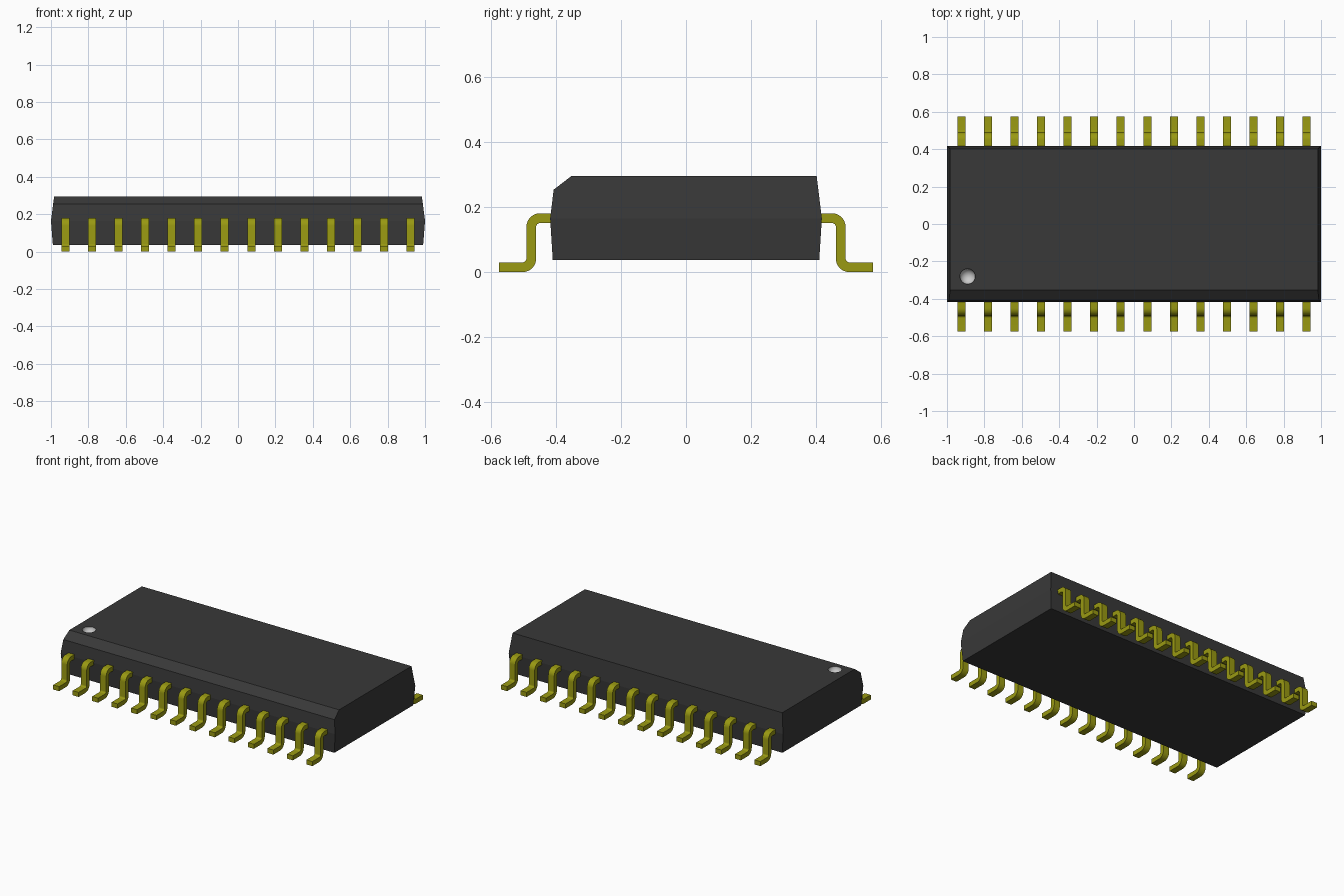
import bpy, bmesh
from math import sin, cos, pi, radians
from mathutils import Vector

if "Cube" in bpy.data.objects:
    bpy.data.objects.remove(bpy.data.objects["Cube"])


def material(name, color):
    m = bpy.data.materials.new(name)
    m.use_nodes = True
    m.diffuse_color = (*color, 1)
    m.node_tree.nodes["Principled BSDF"].inputs["Base Color"].default_value = (*color, 1)
    return m


def finish(name, bm, mats):
    bmesh.ops.recalc_face_normals(bm, faces=bm.faces)
    mesh = bpy.data.meshes.new(name)
    bm.to_mesh(mesh)
    bm.free()
    for m in mats:
        mesh.materials.append(m)
    ob = bpy.data.objects.new(name, mesh)
    bpy.context.collection.objects.link(ob)
    return ob


plastic = material("dark grey plastic", (0.04, 0.04, 0.04))
metal = material("yellow metal", (0.32, 0.32, 0.006))
pale = material("pale grey", (0.6, 0.6, 0.6))

# Package: three stacked rectangles, widest at the middle
bm = bmesh.new()
rings = []
for hx, hy, z in [(0.99, 0.41, 0.037), (1.0, 0.418, 0.165), (0.983, 0.402, 0.296)]:
    rings.append([bm.verts.new((sx * hx, sy * hy, z))
                  for sx, sy in [(-1, -1), (1, -1), (1, 1), (-1, 1)]])
bm.faces.new(rings[0])
bm.faces.new(rings[-1])
for low, high in zip(rings, rings[1:]):
    for i in range(4):
        j = (i + 1) % 4
        bm.faces.new((low[i], low[j], high[j], high[i]))

# Slanted front top edge
cut = bmesh.ops.bisect_plane(bm, geom=bm.verts[:] + bm.edges[:] + bm.faces[:],
                             plane_co=(0, -0.352, 0.296), plane_no=(0, -0.043, 0.056),
                             clear_outer=True)
edges = [e for e in cut["geom_cut"] if isinstance(e, bmesh.types.BMEdge)]
bmesh.ops.edgeloop_fill(bm, edges=edges)
body = finish("package_body", bm, [plastic, pale])

# Round corner dimple, cut out with a temporary sphere
bm = bmesh.new()
bmesh.ops.create_uvsphere(bm, u_segments=32, v_segments=24, radius=0.041)
for f in bm.faces:
    f.material_index = 1
    f.smooth = True
bmesh.ops.translate(bm, verts=bm.verts, vec=(-0.89, -0.28, 0.297))
cutter = finish("dimple_cutter", bm, [plastic, pale])
cutter.hide_render = True
mod = body.modifiers.new("dimple", "BOOLEAN")
mod.operation = "DIFFERENCE"
mod.solver = "EXACT"
mod.object = cutter
bpy.context.view_layer.objects.active = body
bpy.ops.object.modifier_apply(modifier=mod.name)
bpy.data.objects.remove(cutter)

# Gull-wing lead: centreline with two rounded bends, as (y, z)
T, R, WIDTH = 0.03, 0.027, 0.043
TOP, FOOT, POST = 0.166, 0.015, 0.476
path = [(0.38, TOP, 0, 1)]
STEPS = 8
for i in range(STEPS + 1):
    a = pi / 2 * (1 - i / STEPS)
    path.append((POST - R + R * cos(a), TOP - R + R * sin(a), cos(a), sin(a)))
for i in range(STEPS + 1):
    a = pi + pi / 2 * i / STEPS
    path.append((POST + R + R * cos(a), FOOT + R + R * sin(a), -cos(a), -sin(a)))
path.append((0.575, FOOT, 0, 1))
outline = [(y + ny * T / 2, z + nz * T / 2) for y, z, ny, nz in path]
outline += [(y - ny * T / 2, z - nz * T / 2) for y, z, ny, nz in reversed(path)]


def lead_row(name, side):
    bm = bmesh.new()
    for n in range(14):
        x = (n - 6.5) * 0.142
        a, b = [[bm.verts.new((x + s * WIDTH / 2, side * y, z)) for y, z in outline]
                for s in (-1, 1)]
        bm.faces.new(a)
        bm.faces.new(b)
        for i in range(len(a)):
            j = (i + 1) % len(a)
            bm.faces.new((a[i], a[j], b[j], b[i]))
    ob = finish(name, bm, [metal])
    bpy.ops.object.select_all(action="DESELECT")
    ob.select_set(True)
    bpy.context.view_layer.objects.active = ob
    bpy.ops.object.shade_smooth_by_angle(angle=radians(35))


lead_row("front_leads", -1)
lead_row("back_leads", 1)
